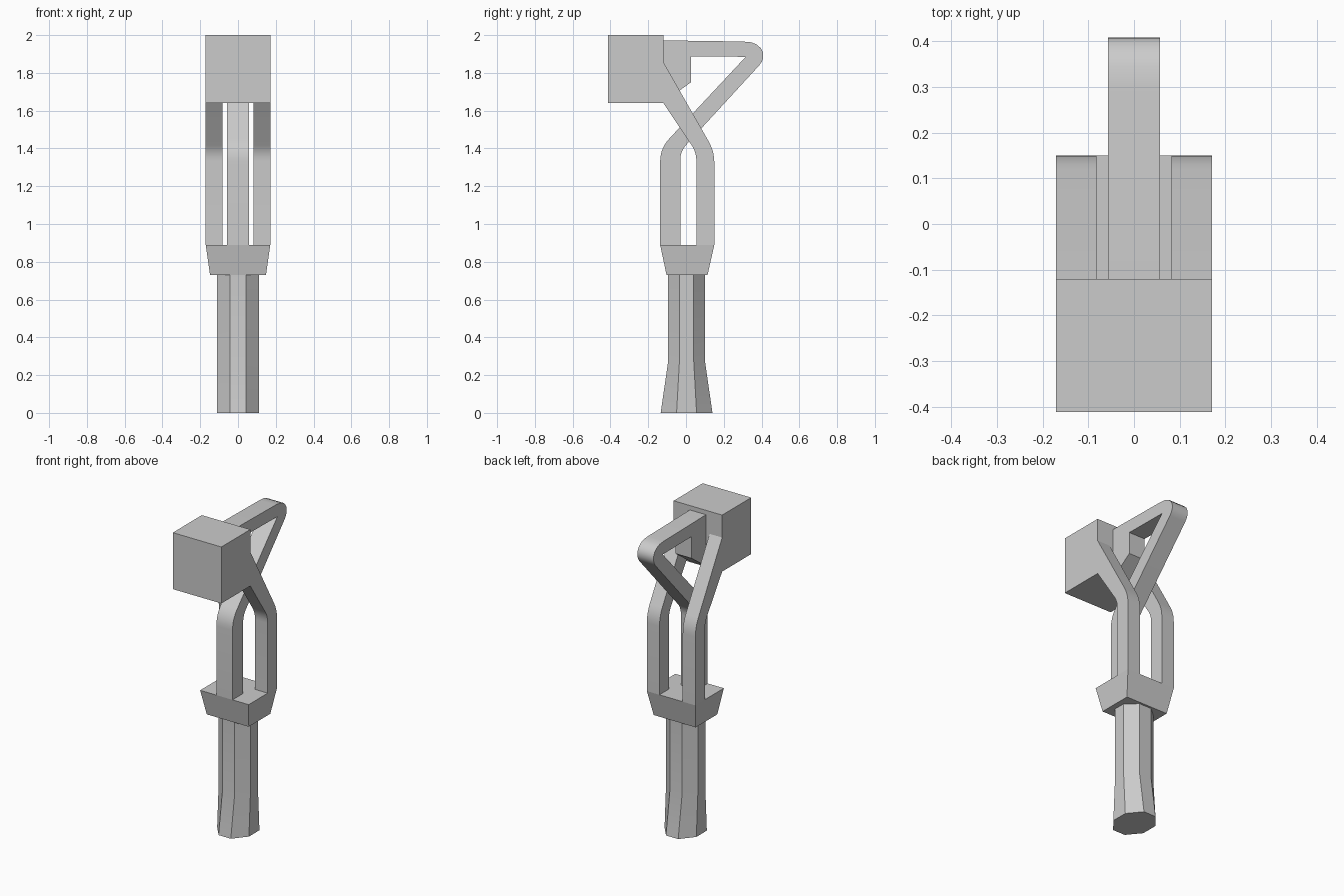
import bpy, bmesh, math
from mathutils import Vector

if "Cube" in bpy.data.objects:
    bpy.data.objects.remove(bpy.data.objects["Cube"])


def finish(name, bm):
    bmesh.ops.recalc_face_normals(bm, faces=bm.faces)
    mesh = bpy.data.meshes.new(name)
    bm.to_mesh(mesh)
    bm.free()
    obj = bpy.data.objects.new(name, mesh)
    bpy.context.collection.objects.link(obj)
    bpy.ops.object.select_all(action='DESELECT')
    obj.select_set(True)
    bpy.context.view_layer.objects.active = obj
    bpy.ops.object.shade_smooth_by_angle(angle=math.radians(25))
    return obj


def loft(name, rings):
    """Closed solid through a stack of matching rings."""
    bm = bmesh.new()
    loops = [[bm.verts.new(p) for p in ring] for ring in rings]
    n = len(loops[0])
    for a, b in zip(loops, loops[1:]):
        for i in range(n):
            j = (i + 1) % n
            bm.faces.new((a[i], a[j], b[j], b[i]))
    bm.faces.new(loops[0])
    bm.faces.new(loops[-1])
    return finish(name, bm)


def rounded(points, steps=5):
    """Profile of (y, z) or (y, z, setback); a setback rounds that corner."""
    out = []
    for i, p in enumerate(points):
        c = Vector(p[:2])
        if len(p) == 2:
            out.append(c)
            continue
        before = Vector(points[i - 1][:2])
        after = Vector(points[(i + 1) % len(points)][:2])
        a = c + (before - c).normalized() * p[2]
        b = c + (after - c).normalized() * p[2]
        for k in range(steps + 1):
            t = k / steps
            out.append(a * (1 - t) ** 2 + c * 2 * t * (1 - t) + b * t * t)
    return out


def extrude_x(name, points, x0, x1):
    profile = rounded(points)
    return loft(name, [[(x, p.x, p.y) for p in profile] for x in (x0, x1)])


def rect(hx, y0, y1, z):
    return [(-hx, y0, z), (hx, y0, z), (hx, y1, z), (-hx, y1, z)]


def octagon(z, hy, fy):
    hx, fx = 0.112, 0.043
    pts = [(-fx, -hy), (fx, -hy), (hx, -fy), (hx, fy),
           (fx, hy), (-fx, hy), (-hx, fy), (-hx, -fy)]
    return [(x, y + 0.003, z) for x, y in pts]


# Eight-sided grip, flared front to back at the bottom
loft("handle", [octagon(0, 0.137, 0.053), octagon(0.27, 0.098, 0.038),
                octagon(0.73, 0.098, 0.038)])

# Tapered collar above the grip
loft("collar", [rect(0.148, -0.103, 0.114, 0.73), rect(0.171, -0.137, 0.15, 0.89)])

# Hammer block
loft("hammer_head", [rect(0.171, -0.412, -0.12, 1.64), rect(0.171, -0.412, -0.12, 2.0)])

# Pair of bent struts carrying the head
side_profile = [(0.055, 0.89), (0.15, 0.89), (0.15, 1.385, 0.06), (-0.12, 1.857),
                (-0.12, 1.64), (0.055, 1.38, 0.045)]
for side, x0, x1 in (("left", -0.171, -0.082), ("right", 0.082, 0.171)):
    extrude_x(side + "_strut", side_profile, x0, x1)

# Central strut that crosses over and folds back to the head as a pick
extrude_x("central_pick_strut", [
    (-0.137, 0.89), (-0.137, 1.40, 0.07), (0.316, 1.885), (0.026, 1.888),
    (0.026, 1.75), (-0.12, 1.645), (-0.12, 1.972), (0.30, 1.966),
    (0.345, 1.962), (0.375, 1.95), (0.397, 1.93), (0.408, 1.907), (0.409, 1.882),
    (0.402, 1.86), (0.388, 1.84), (-0.03, 1.385, 0.045), (-0.03, 0.89)],
    -0.057, 0.057)
